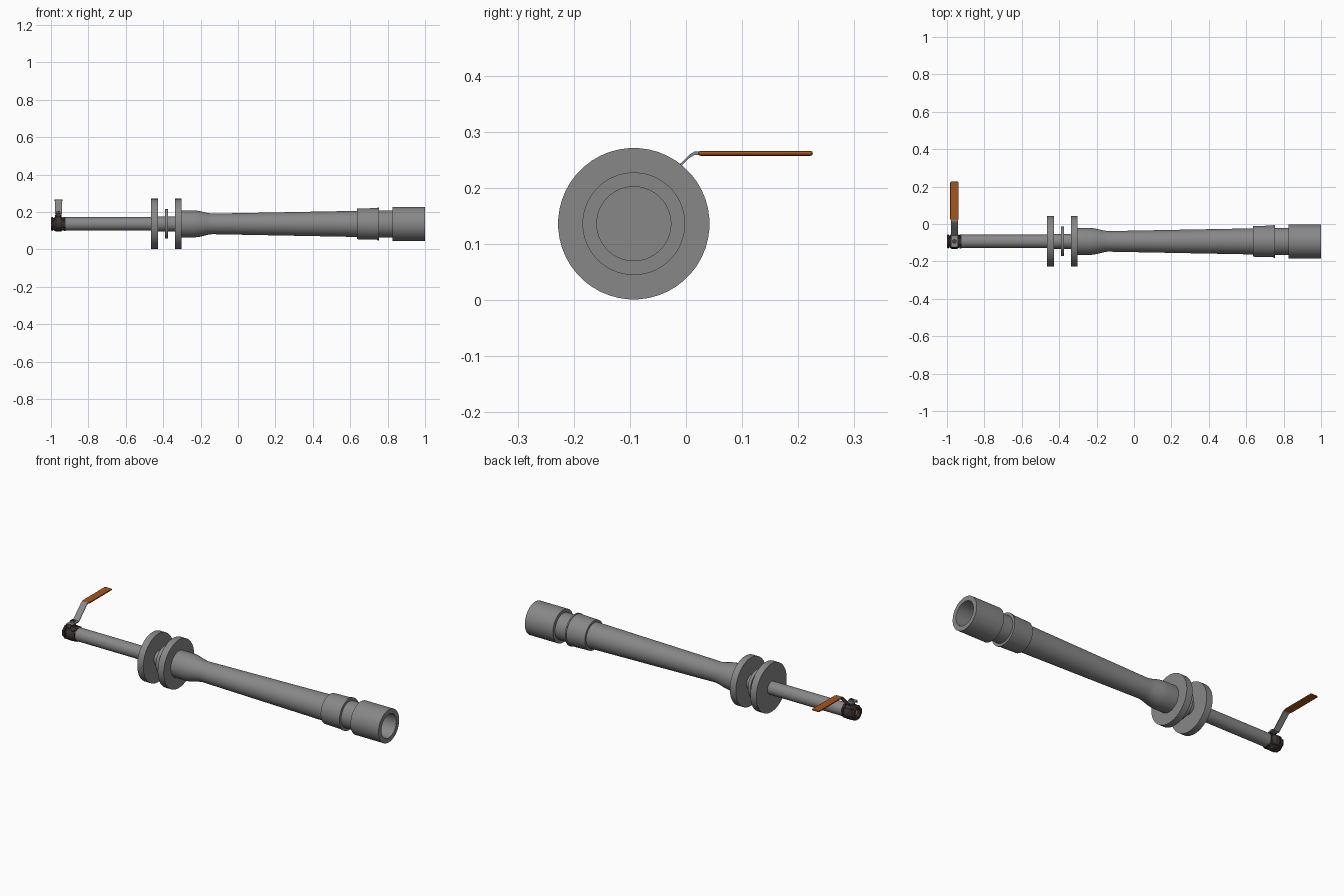
import bpy, bmesh, math

if "Cube" in bpy.data.objects:
    bpy.data.objects.remove(bpy.data.objects["Cube"])

AY, AZ = -0.093, 0.136      # pipe axis
VX = -0.96                  # valve centre


def material(name, rgb):
    m = bpy.data.materials.new(name)
    m.diffuse_color = (*rgb, 1)
    m.use_nodes = True
    m.node_tree.nodes["Principled BSDF"].inputs["Base Color"].default_value = m.diffuse_color
    return m


GREY = material("pipe_grey", (0.25, 0.245, 0.25))
DARK = material("valve_dark", (0.045, 0.036, 0.034))
STEEL = material("lever_steel", (0.25, 0.25, 0.25))
ORANGE = material("grip_orange", (0.38, 0.09, 0.01))
BRASS = material("ball_brass", (0.45, 0.30, 0.06))


def finish(name, bm, mat, smooth=True):
    bmesh.ops.recalc_face_normals(bm, faces=bm.faces)
    me = bpy.data.meshes.new(name)
    bm.to_mesh(me)
    bm.free()
    ob = bpy.data.objects.new(name, me)
    bpy.context.collection.objects.link(ob)
    me.materials.append(mat)
    if smooth:
        bpy.ops.object.select_all(action='DESELECT')
        ob.select_set(True)
        bpy.context.view_layer.objects.active = ob
        bpy.ops.object.shade_smooth_by_angle(angle=math.radians(30))
    return ob


def lathe(name, profile, mat, n=48, axis='X', centre=(0, AY, AZ)):
    """Spin (position, radius) pairs about the x or z axis; r = 0 closes an end."""
    bm = bmesh.new()
    rings = []
    for p, r in profile:
        ring = []
        for i in range(1 if r == 0 else n):
            a = 2 * math.pi * (i + 0.5) / n
            c, s = r * math.cos(a), r * math.sin(a)
            co = (p, c, s) if axis == 'X' else (c, s, p)
            ring.append(bm.verts.new([u + v for u, v in zip(co, centre)]))
        rings.append(ring)
    for a, b in zip(rings, rings[1:]):
        for i in range(n):
            j = (i + 1) % n
            f = [a[i % len(a)], a[j % len(a)], b[j % len(b)], b[i % len(b)]]
            bm.faces.new(list(dict.fromkeys(f)))
    return finish(name, bm, mat)


def disc(name, x0, x1, r, mat, n=48):
    return lathe(name, [(x0, 0), (x0, r), (x1, r), (x1, 0)], mat, n)


def strip(name, path, width, thick, mat):
    """Flat bar of given width along x, following a (y, z) path."""
    bm = bmesh.new()
    rows = []
    for y, z in path:
        rows.append([bm.verts.new((VX + sx * width / 2, y, z + sz * thick / 2))
                     for sx, sz in ((-1, -1), (1, -1), (1, 1), (-1, 1))])
    for a, b in zip(rows, rows[1:]):
        for i in range(4):
            bm.faces.new((a[i], a[(i + 1) % 4], b[(i + 1) % 4], b[i]))
    bm.faces.new(rows[0])
    bm.faces.new(rows[-1])
    return finish(name, bm, mat, False)


# inlet pipe, flanges and the thin plate between them
disc("inlet_pipe", -0.93, -0.45, 0.036, GREY)
disc("inlet_flange", -0.465, -0.428, 0.135, GREY)
disc("joint_pipe", -0.43, -0.335, 0.040, GREY)
disc("orifice_plate", -0.39, -0.373, 0.079, GREY)
disc("outlet_flange", -0.338, -0.301, 0.135, GREY)

# long flaring tube
lathe("venturi_tube", [(-0.302, 0), (-0.302, 0.073), (-0.235, 0.073), (-0.205, 0.069),
                       (-0.165, 0.059), (-0.14, 0.055), (0.64, 0.070), (0.64, 0)], GREY)

# collar, neck and open end coupling
lathe("collar", [(0.635, 0), (0.635, 0.082), (0.747, 0.085), (0.747, 0.088),
                 (0.755, 0.088), (0.755, 0)], GREY)
lathe("end_coupling", [(0.75, 0), (0.75, 0.073), (0.826, 0.073), (0.826, 0.0915),
                       (1.0, 0.0915), (1.0, 0.066), (0.76, 0.066), (0.76, 0)], GREY)

# ball valve: round body, octagonal ends with an open bore
lathe("valve_body", [(-0.988, 0.026), (-0.984, 0.034), (-0.972, 0.042), (-0.948, 0.042),
                     (-0.936, 0.034), (-0.925, 0.030)], DARK, 32)
lathe("valve_inlet_end", [(-0.975, 0.024), (-1.0, 0.024), (-1.0, 0.038),
                          (-0.989, 0.040), (-0.989, 0.024)], DARK, 8)
disc("valve_outlet_end", -0.932, -0.921, 0.040, DARK, 8)
lathe("valve_ball", [(-0.994, 0), (-0.993, 0.010), (-0.988, 0.018), (-0.978, 0.024)],
      BRASS, 24)

# body bolts around the valve
for i in range(4):
    a = math.pi / 4 + i * math.pi / 2
    c = (0, AY + 0.036 * math.cos(a), AZ + 0.036 * math.sin(a))
    lathe("valve_bolt_%d" % (i + 1), [(-0.992, 0), (-0.992, 0.007), (-0.928, 0.007),
                                      (-0.928, 0)], DARK, 6, 'X', c)

# stem and nut
lathe("valve_stem", [(0.165, 0), (0.165, 0.018), (0.184, 0.018), (0.184, 0.009),
                     (0.206, 0.009), (0.206, 0)], DARK, 16, 'Z', (VX, AY, 0))
lathe("stem_nut", [(0.194, 0), (0.194, 0.014), (0.203, 0.014), (0.203, 0)],
      STEEL, 6, 'Z', (VX, AY, 0))

# cranked lever with a stop tab behind the stem
strip("lever", [(-0.122, 0.190), (-0.062, 0.190), (-0.005, 0.245), (0.006, 0.256),
                (0.015, 0.2615), (0.05, 0.2615)], 0.036, 0.006, STEEL)
strip("stop_tab", [(-0.122, 0.190), (-0.130, 0.176)], 0.024, 0.006, DARK)

# orange grip with rounded ends
grip = strip("lever_grip", [(0.022, 0.2615), (0.226, 0.2615)], 0.045, 0.009, ORANGE)
bev = grip.modifiers.new("rounded", 'BEVEL')
bev.width, bev.segments = 0.004, 2
